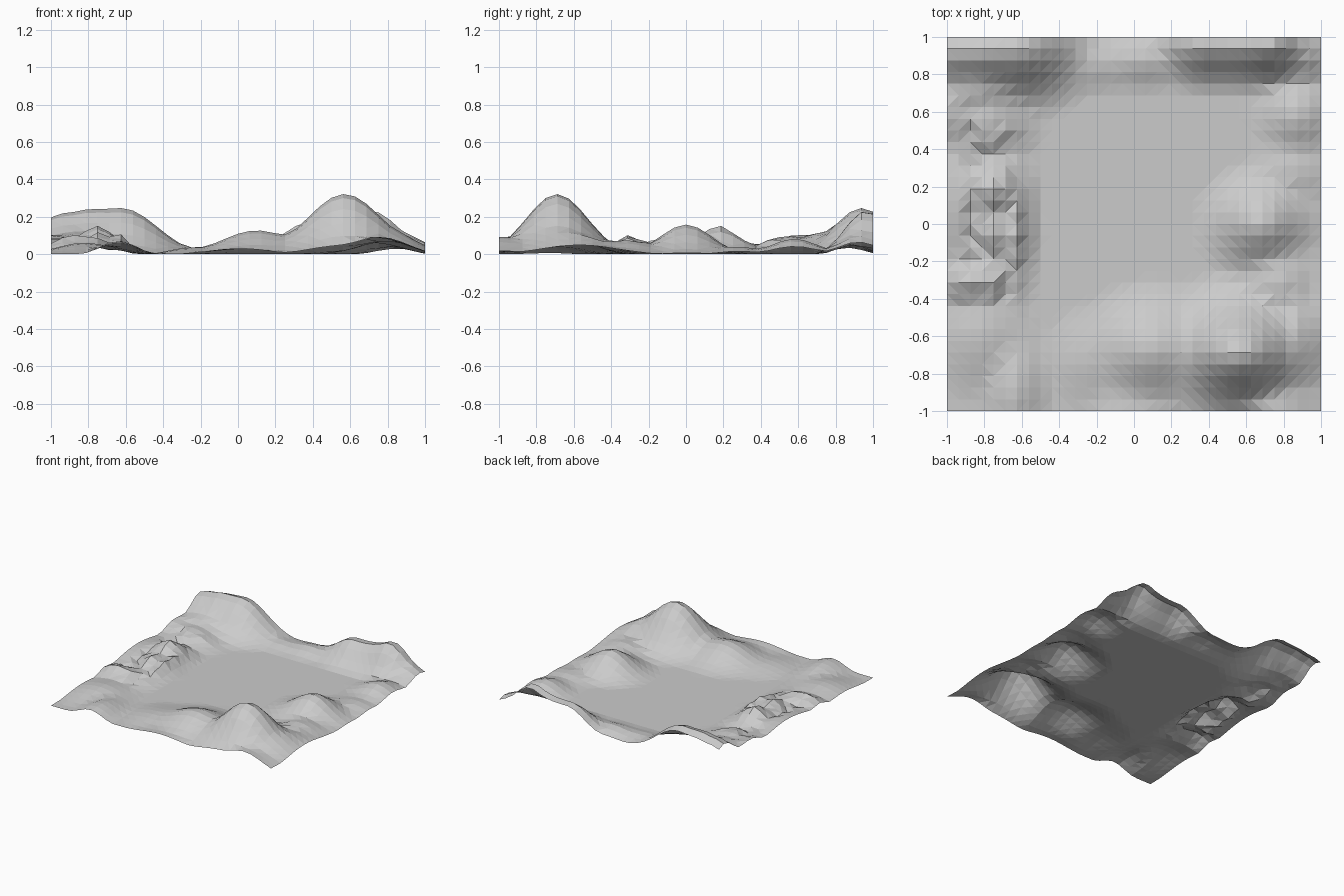
import bpy, bmesh, math, random

random.seed(7)
CELLS = 32

# Hills around the valley: x, y, spread x, spread y, height
front_hills = [(.57, -.69, .20, .165, .325), (.10, -.67, .19, .16, .135),
               (-.25, -.72, .13, .16, .045), (.00, -1.0, .18, .10, .04),
               (.76, -1.0, .15, .13, .10), (-.64, -.90, .10, .20, .08)]
right_hills = [(.68, .00, .15, .14, .165), (.87, -.62, .09, .20, .11),
               (1.0, -.55, .10, .20, .055), (.87, .58, .12, .13, .09),
               (.78, -.32, .13, .14, .085), (.85, .28, .13, .12, .05)]
back_hills = [(.72, .96, .14, .11, .24), (.38, .96, .15, .11, .18),
              (.55, .96, .14, .11, .18), (.92, .92, .10, .11, .10),
              (.05, .88, .16, .09, .06), (-.20, .86, .15, .09, .045),
              (-.62, .94, .19, .15, .25), (-.80, .93, .14, .14, .23),
              (-.95, .93, .14, .14, .215)]
left_hills = [(-.84, -.30, .14, .09, .125), (-.76, .18, .11, .12, .155),
              (-.74, -.04, .11, .12, .125), (-.80, .54, .15, .14, .105),
              (-.64, -.02, .055, .24, .12), (-.97, .12, .12, .28, .095),
              (-.82, -.60, .16, .18, .07), (-1.0, .60, .12, .15, .11),
              (-.85, .72, .18, .10, .12)]
hills = front_hills + right_hills + back_hills + left_hills


def height(x, y):
    """Blend the hills softly and flatten the valley floor."""
    total = 0
    for hx, hy, sx, sy, h in hills:
        g = h * math.exp(-.5 * (((x - hx) / sx) ** 2 + ((y - hy) / sy) ** 2))
        total += g ** 4
    z = total ** .25 * 1.02 - .01
    # Rough crags on the left ridge
    if -.93 < x < -.62 and -.4 < y < .55:
        z += random.uniform(-.022, .008)
    return max(0, z)


# Terrain sheet: one flat-shaded grid raised by the hills
bm = bmesh.new()
bmesh.ops.create_grid(bm, x_segments=CELLS, y_segments=CELLS, size=1)
for v in bm.verts:
    v.co.z = height(v.co.x, v.co.y)
bmesh.ops.triangulate(bm, faces=bm.faces[:])
mesh = bpy.data.meshes.new("terrain")
bm.to_mesh(mesh)
bm.free()
terrain = bpy.data.objects.new("terrain", mesh)
bpy.context.collection.objects.link(terrain)
